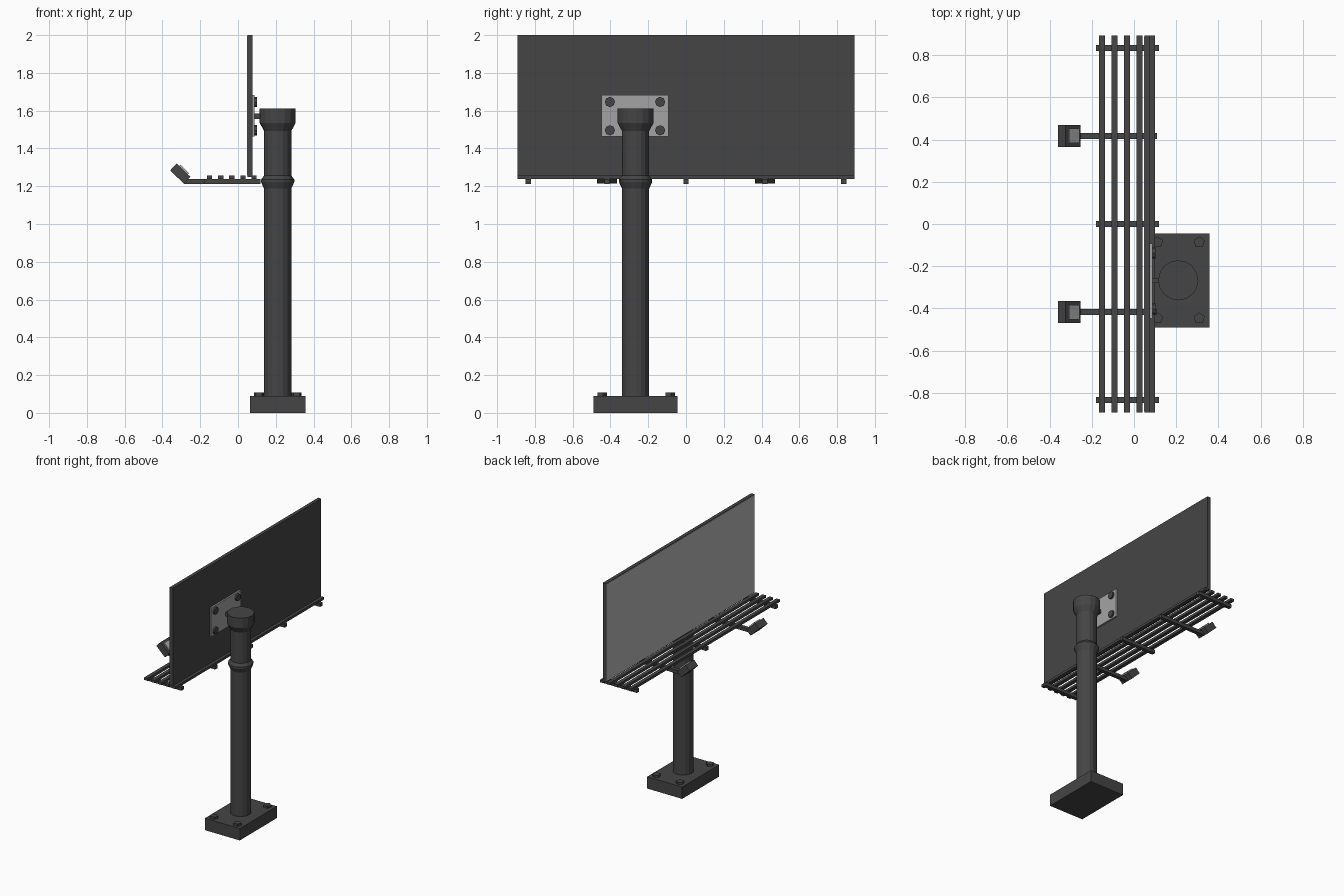
import bpy, bmesh, math
from mathutils import Matrix, Vector

if "Cube" in bpy.data.objects:
    bpy.data.objects.remove(bpy.data.objects["Cube"])


def material(name, r, g, b):
    m = bpy.data.materials.new(name)
    m.diffuse_color = (r, g, b, 1)
    m.use_nodes = True
    m.node_tree.nodes["Principled BSDF"].inputs["Base Color"].default_value = m.diffuse_color
    return m


DARK = material("dark steel", 0.06, 0.06, 0.06)
PLATE = material("light metal", 0.37, 0.37, 0.37)
PANEL = material("panel grey", 0.48, 0.48, 0.5)
LENS = material("lamp glass", 0.42, 0.42, 0.42)


def finish(name, bm, mat):
    bmesh.ops.recalc_face_normals(bm, faces=bm.faces)
    me = bpy.data.meshes.new(name)
    bm.to_mesh(me)
    bm.free()
    me.materials.append(mat)
    ob = bpy.data.objects.new(name, me)
    bpy.context.collection.objects.link(ob)
    return ob


def box(name, x, y, z, mat=DARK, matrix=Matrix()):
    """Box from (min, max) ranges, optionally transformed."""
    bm = bmesh.new()
    bmesh.ops.create_cube(bm, size=1)
    for v in bm.verts:
        v.co = matrix @ Vector([(r[0] + r[1]) / 2 + c * (r[1] - r[0])
                                for r, c in zip((x, y, z), v.co)])
    return finish(name, bm, mat)


def bolt(name, centre, r, h, sides, axis="Z", mat=DARK):
    bm = bmesh.new()
    rot = Matrix.Rotation(math.pi / 2, 4, "Y") if axis == "X" else Matrix()
    bmesh.ops.create_cone(bm, cap_ends=True, segments=sides, radius1=r,
                          radius2=r, depth=h, matrix=Matrix.Translation(centre) @ rot)
    return finish(name, bm, mat)


def lathe(name, profile, centre, sides):
    """Closed solid of revolution from (radius, z) points."""
    bm = bmesh.new()
    rings = []
    for r, z in profile:
        rings.append([bm.verts.new((centre[0] + r * math.cos(2 * math.pi * i / sides),
                                    centre[1] + r * math.sin(2 * math.pi * i / sides), z))
                      for i in range(sides)])
    for a, b in zip(rings, rings[1:]):
        for i in range(sides):
            j = (i + 1) % sides
            bm.faces.new((a[i], a[j], b[j], b[i]))
    bm.faces.new(rings[0])
    bm.faces.new(rings[-1])
    return finish(name, bm, DARK)


PX, PY = 0.21, -0.267  # post axis

# Base block and anchor bolts
box("base_block", (0.063, 0.358), (PY - 0.223, PY + 0.223), (0, 0.09))
for sx in (-1, 1):
    for sy in (-1, 1):
        bolt("anchor_bolt", (PX + sx * 0.099, PY + sy * 0.18, 0.096), 0.028, 0.022, 5)

# Post with collar and flared cap
lathe("post", [(0.072, 0.08), (0.072, 1.187), (0.088, 1.222), (0.088, 1.235),
               (0.072, 1.257), (0.072, 1.492), (0.095, 1.535), (0.095, 1.612)],
      (PX, PY), 16)

# Board with its display panel on the -x side
box("board", (0.050, 0.076), (-0.893, 0.893), (1.25, 2.0))
box("display_panel", (0.047, 0.050), (-0.889, 0.889), (1.257, 1.996), PANEL)

# Mounting plate, its bolts and the bracket to the post
box("mounting_plate", (0.076, 0.088), (-0.448, -0.092), (1.462, 1.682), PLATE)
for y in (-0.403, -0.137):
    for z in (1.496, 1.646):
        bolt("plate_bolt", (0.092, y, z), 0.027, 0.018, 8, "X")
box("bracket", (0.08, 0.15), (PY - 0.012, PY + 0.012), (1.556, 1.584))

# Walkway slats and cross bars
for i in range(5):
    x = -0.151 + i * 0.059
    box("walkway_slat", (x - 0.014, x + 0.014), (-0.893, 0.893), (1.237, 1.256))
for y in (-0.835, 0, 0.835):
    box("cross_bar", (-0.18, 0.118), (y - 0.014, y + 0.014), (1.213, 1.239))

# Lamps on arms, tilted towards the board
for y in (-0.418, 0.418):
    box("lamp_arm", (-0.285, 0.11), (y - 0.014, y + 0.014), (1.213, 1.239))
    tilt = Matrix.Translation((-0.306, y, 1.267)) @ Matrix.Rotation(math.radians(44), 4, "Y")
    box("lamp_housing", (-0.05, 0.05), (-0.052, 0.052), (-0.025, 0.025), DARK, tilt)
    box("lamp_lens", (-0.032, 0.032), (-0.034, 0.034), (0.02, 0.034), LENS, tilt)
